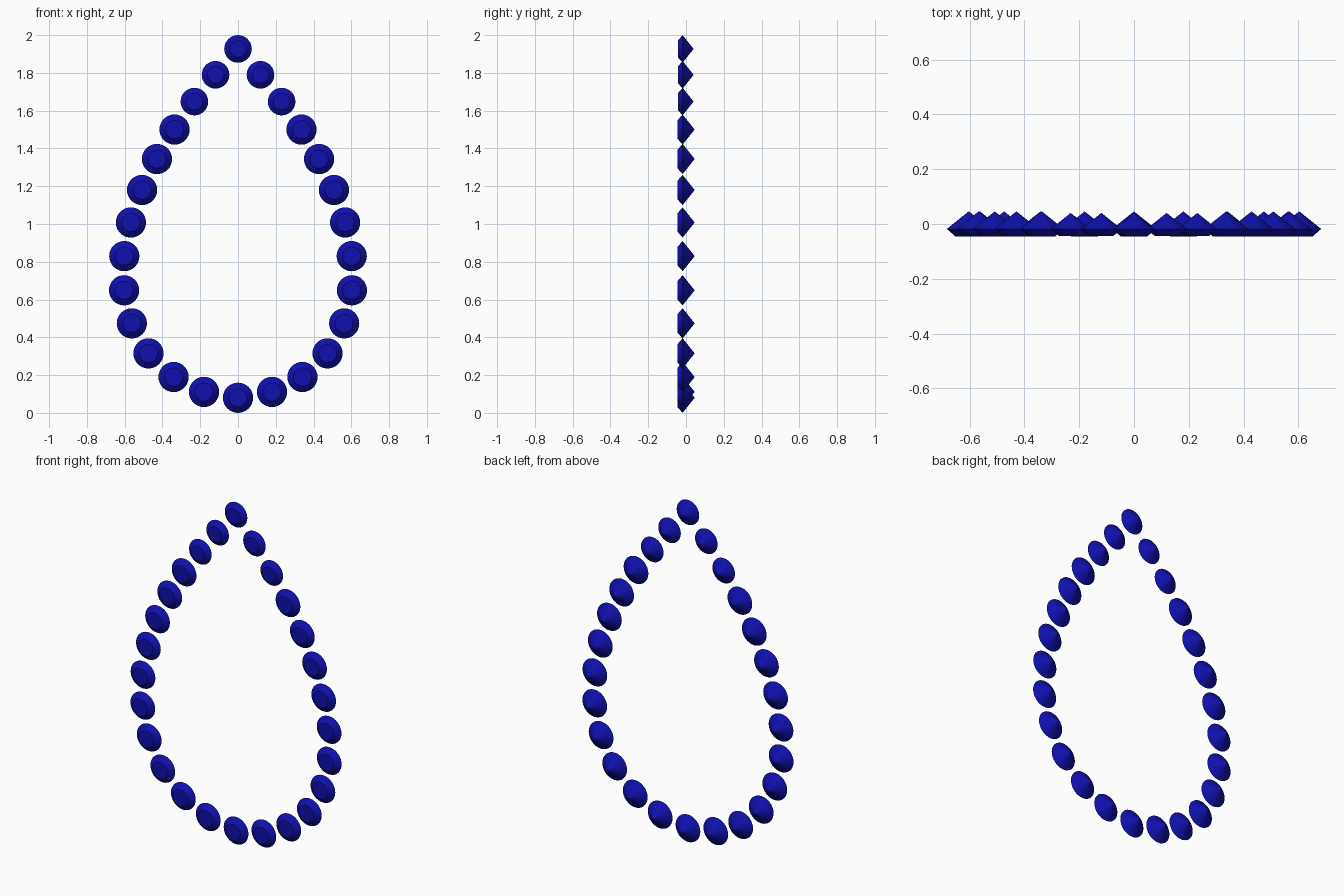
import bpy, bmesh
from math import pi, sin, cos

if "Cube" in bpy.data.objects:
    bpy.data.objects.remove(bpy.data.objects["Cube"])

blue = bpy.data.materials.new("blue_gem")
blue.diffuse_color = (0.005, 0.005, 0.42, 1)
blue.use_nodes = True
blue.node_tree.nodes["Principled BSDF"].inputs["Base Color"].default_value = blue.diffuse_color

SEG = 32
GIRDLE_Y = -0.018


def gem_mesh(name, r):
    """Round cut gem: flat table towards -y, pointed pavilion towards +y."""
    bm = bmesh.new()

    def ring(radius, y, shift):
        return [bm.verts.new((radius * cos(2 * pi * (i + shift) / SEG), y,
                              radius * sin(2 * pi * (i + shift) / SEG)))
                for i in range(SEG)]

    girdle = ring(r, 0, 0)
    table = ring(0.6 * r, -0.35 * r, 0.5)
    tip = bm.verts.new((0, 0.8 * r, 0))
    bm.faces.new(table)
    for i in range(SEG):
        j = (i + 1) % SEG
        bm.faces.new((girdle[i], girdle[j], tip))         # pavilion
        bm.faces.new((girdle[i], girdle[j], table[i]))    # crown facets
        bm.faces.new((table[i], table[j], girdle[j]))
    bmesh.ops.recalc_face_normals(bm, faces=bm.faces)
    me = bpy.data.meshes.new(name)
    bm.to_mesh(me)
    bm.free()
    me.materials.append(blue)
    return me


small = gem_mesh("small_gem", 0.073)
large = gem_mesh("large_gem", 0.08)


def place(name, mesh, x, z):
    ob = bpy.data.objects.new(name, mesh)
    ob.location = (x, GIRDLE_Y, z)
    bpy.context.collection.objects.link(ob)


# gem centres down one side of the teardrop
side = [(0.119, 1.79), (0.231, 1.648), (0.336, 1.50), (0.429, 1.344),
        (0.508, 1.18), (0.567, 1.008), (0.602, 0.83), (0.603, 0.649),
        (0.562, 0.474), (0.474, 0.315), (0.341, 0.19), (0.18, 0.111)]

place("top_gem", small, 0, 1.927)
place("bottom_gem", large, 0, 0.08)
for n, (x, z) in enumerate(side):
    mesh = small if n < 2 else large
    place(f"right_gem_{n + 1}", mesh, x, z)
    place(f"left_gem_{n + 1}", mesh, -x, z)
